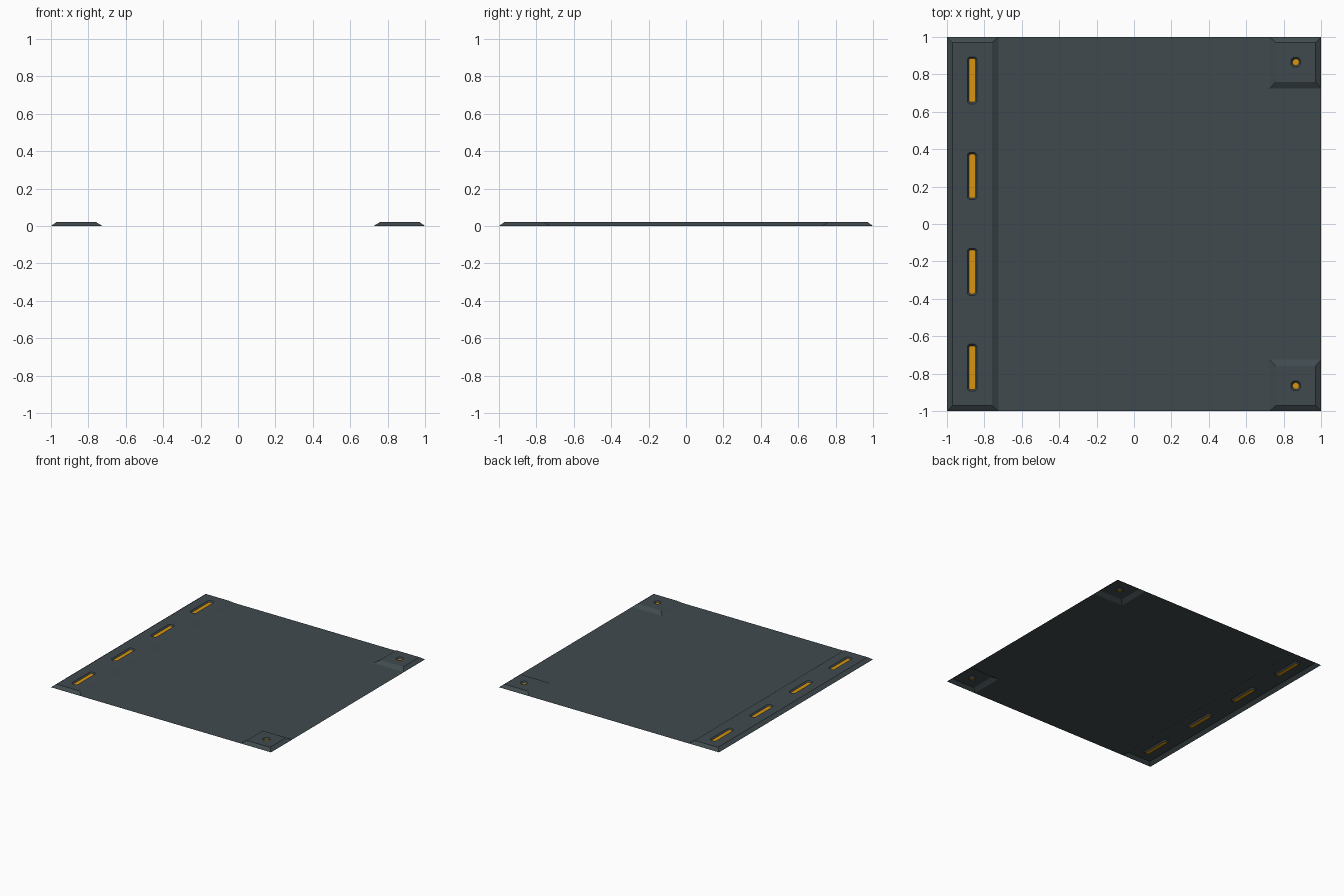
import bpy

if "Cube" in bpy.data.objects:
    bpy.data.objects.remove(bpy.data.objects["Cube"])

H = 0.022        # height of raised panels
DEPTH = 0.010    # how far lights sit below the panel top
EDGE = 0.725     # inner edge of raised panels
TOP_IN, TOP_OUT = 0.76, 0.97   # panel top limits


def material(name, color):
    m = bpy.data.materials.new(name)
    m.diffuse_color = (*color, 1)
    m.use_nodes = True
    m.node_tree.nodes["Principled BSDF"].inputs["Base Color"].default_value = m.diffuse_color
    return m


GREY = material("slate grey", (0.051, 0.068, 0.076))
AMBER = material("amber light", (0.68, 0.30, 0.004))


def build(name, verts, faces, mat):
    me = bpy.data.meshes.new(name)
    me.from_pydata(verts, [], faces)
    me.materials.append(mat)
    bpy.context.collection.objects.link(bpy.data.objects.new(name, me))


def rect(x0, x1, y0, y1, z):
    return [(x0, y0, z), (x1, y0, z), (x1, y1, z), (x0, y1, z)]


def octagon(cx, cy, hx, hy, c, z):
    # chamfered rectangle, counter-clockwise from the left end of its -y side
    pts = [(-hx + c, -hy), (hx - c, -hy), (hx, -hy + c), (hx, hy - c),
           (hx - c, hy), (-hx + c, hy), (-hx, hy - c), (-hx, -hy + c)]
    return [(cx + x, cy + y, z) for x, y in pts]


def panel(name, base, top, lights):
    """Hollow raised panel, with a row of recessed lights along y."""
    verts = rect(*base, 0) + rect(*top, H)
    faces = [(i, (i + 1) % 4, 4 + (i + 1) % 4, 4 + i) for i in range(4)]
    n = len(lights)
    x0, x1, y0, y1 = top
    for k, (cx, cy, hx, hy, c) in enumerate(lights):
        # panel top around one light
        s = len(verts)
        verts += rect(x0, x1, y0 + (y1 - y0) * k / n, y0 + (y1 - y0) * (k + 1) / n, H)
        verts += octagon(cx, cy, hx + 0.009, hy + 0.009, c + 0.004, H)
        lens = octagon(cx, cy, hx, hy, c, H - DEPTH)
        verts += lens
        for i in range(4):
            a, b = s + 4 + 2 * i, s + 4 + 2 * i + 1
            faces.append((s + i, s + (i + 1) % 4, b, a))
            faces.append((s + (i + 1) % 4, s + 4 + (2 * i + 2) % 8, b))
        # sloped recess walls
        for i in range(8):
            j = (i + 1) % 8
            faces.append((s + 4 + i, s + 4 + j, s + 12 + j, s + 12 + i))
        build(f"{name}_light_{k + 1}", lens, [tuple(range(8))], AMBER)
    build(name, verts, faces, GREY)


# flat floor sheet, notched at the two right corners
outline = [(-EDGE, -1), (EDGE, -1), (EDGE, -EDGE), (1, -EDGE),
           (1, EDGE), (EDGE, EDGE), (EDGE, 1), (-EDGE, 1)]
build("floor", [(x, y, 0) for x, y in outline], [tuple(range(8))], GREY)

# long raised strip on the left with four slot lights
panel("side_strip", (-1, -EDGE, -1, 1), (-TOP_OUT, -TOP_IN, -TOP_OUT, TOP_OUT),
      [(-0.865, -0.768 + 0.512 * k, 0.017, 0.117, 0.007) for k in range(4)])

# raised corner pads with one round light each
panel("back_corner_pad", (EDGE, 1, EDGE, 1), (TOP_IN, TOP_OUT, TOP_IN, TOP_OUT),
      [(0.865, 0.865, 0.017, 0.017, 0.01)])
panel("front_corner_pad", (EDGE, 1, -1, -EDGE), (TOP_IN, TOP_OUT, -TOP_OUT, -TOP_IN),
      [(0.865, -0.865, 0.017, 0.017, 0.01)])
